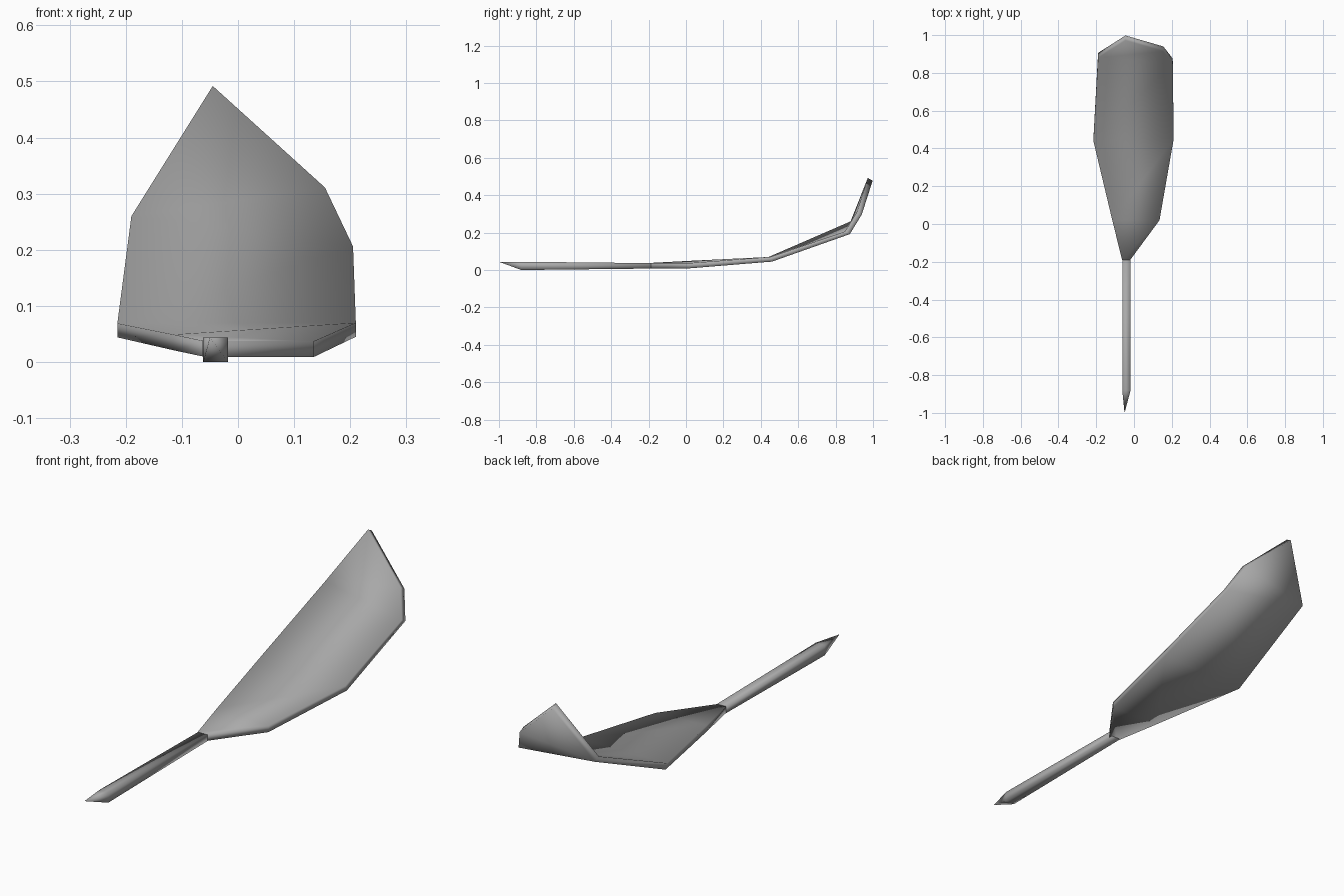
import bpy, bmesh
from mathutils import Vector

cube = bpy.data.objects.get("Cube")
if cube:
    bpy.data.objects.remove(cube, do_unlink=True)

# One plain grey for everything
grey = bpy.data.materials.new("plain_grey")
grey.use_nodes = True
colour = (0.4, 0.4, 0.4, 1.0)
grey.diffuse_color = colour
grey.node_tree.nodes["Principled BSDF"].inputs["Base Color"].default_value = colour


def finish(name, bm):
    """Turn a bmesh into a smooth grey object."""
    bmesh.ops.recalc_face_normals(bm, faces=bm.faces)
    mesh = bpy.data.meshes.new(name)
    bm.to_mesh(mesh)
    bm.free()
    mesh.materials.append(grey)
    for poly in mesh.polygons:
        poly.use_smooth = True
    obj = bpy.data.objects.new(name, mesh)
    bpy.context.collection.objects.link(obj)
    return obj


# Blade: pairs of rim points (left, right) from the stem to the tip,
# each with the offset to the underside
flat, ramp, steep = (0, 0, -0.028), (0, 0.01, -0.025), (0, 0.026, -0.014)
stations = [
    ((-0.063, -0.19, 0.038), (-0.020, -0.19, 0.037), flat),
    ((-0.115, 0.02, 0.049), (0.135, 0.02, 0.037), flat),
    ((-0.215, 0.44, 0.069), (0.210, 0.45, 0.070), ramp),
    ((-0.190, 0.88, 0.260), (0.205, 0.85, 0.206), steep),
    ((-0.045, 0.972, 0.492), (0.155, 0.914, 0.311), steep),
]
bm = bmesh.new()
top, under = [], []
for left, right, offset in stations:
    top.append([bm.verts.new(p) for p in (left, right)])
    under.append([bm.verts.new(Vector(p) + Vector(offset)) for p in (left, right)])

for (a, b), (c, d) in zip(top, top[1:]):
    bm.faces.new((a, b, d))
    bm.faces.new((a, d, c))
for (a, b), (c, d) in zip(under, under[1:]):
    bm.faces.new((a, d, b))
    bm.faces.new((a, c, d))
# Rim walls joining both skins
for i in range(len(stations) - 1):
    for side in (0, 1):
        bm.faces.new((top[i][side], top[i + 1][side], under[i + 1][side], under[i][side]))
for end in (0, -1):
    bm.faces.new((*top[end], *reversed(under[end])))
finish("blade", bm)

# Stem: square bar with a slanted point
bm = bmesh.new()
rings = []
for y in (-0.88, -0.17):
    rings.append([bm.verts.new((x, y, z)) for x, z in
                  ((-0.062, 0), (-0.018, 0), (-0.018, 0.044), (-0.062, 0.044))])
    if y > -0.5:  # tuck the blade end down to the blade thickness
        for v in rings[-1]:
            v.co.z = 0.008 + v.co.z * 0.65
point = bm.verts.new((-0.05, -1.0, 0.044))
front, back = rings
for i in range(4):
    j = (i + 1) % 4
    bm.faces.new((front[i], front[j], back[j], back[i]))
    bm.faces.new((front[j], front[i], point))
bm.faces.new(back)
finish("stem", bm)
